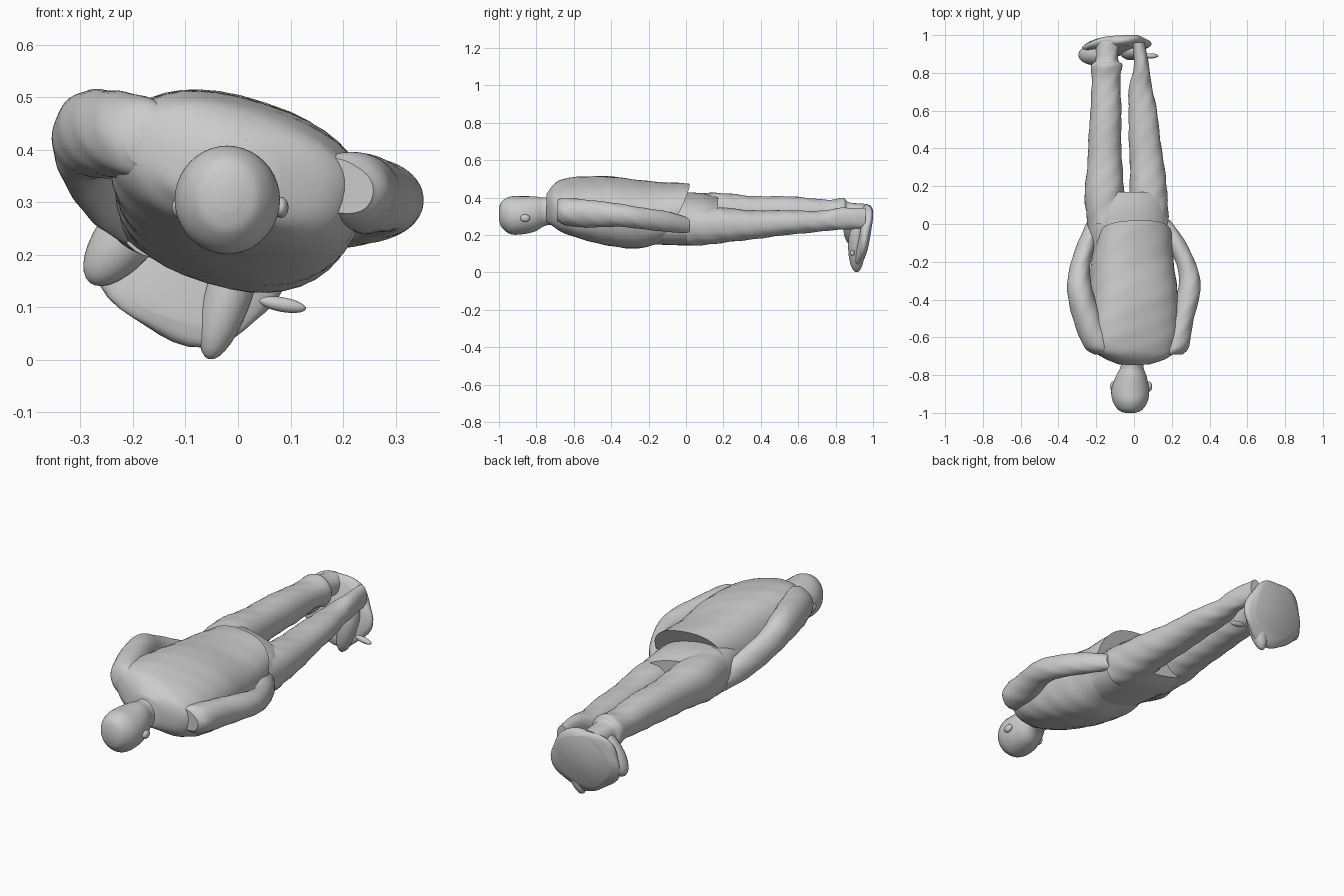
import bpy, bmesh, math
from mathutils import Vector, Matrix


def spline(rows, steps):
    """Smoothly interpolate a list of cross-section rows (Catmull-Rom)."""
    out = []
    n = len(rows)
    for i in range(n - 1):
        p = [rows[max(i - 1, 0)], rows[i], rows[i + 1], rows[min(i + 2, n - 1)]]
        for s in range(steps):
            t = s / steps
            out.append([0.5 * (2 * b + (c - a) * t + (2 * a - 5 * b + 4 * c - d) * t * t
                               + (3 * b - a - 3 * c + d) * t ** 3)
                        for a, b, c, d in zip(*p)])
    out.append(list(rows[-1]))
    return out


def finish(name, bm, angle=40):
    bmesh.ops.recalc_face_normals(bm, faces=bm.faces)
    me = bpy.data.meshes.new(name)
    bm.to_mesh(me)
    bm.free()
    ob = bpy.data.objects.new(name, me)
    bpy.context.collection.objects.link(ob)
    bpy.ops.object.select_all(action='DESELECT')
    ob.select_set(True)
    bpy.context.view_layer.objects.active = ob
    bpy.ops.object.shade_smooth_by_angle(angle=math.radians(angle))
    return ob


def loft(name, rows, power=2.0, ripple=0.0, steps=8, sides=40):
    """Rows: y, centre x, centre z, radius x, radius z, roll in degrees, slant."""
    bm = bmesh.new()
    rings = []
    for y, cx, cz, rx, rz, roll, slant in spline(rows, steps):
        c, s = math.cos(math.radians(roll)), math.sin(math.radians(roll))
        ring = []
        for k in range(sides):
            a = 2 * math.pi * k / sides
            ca, sa = math.cos(a), math.sin(a)
            w = 1 + ripple * math.sin(38 * y + 3 * a) * math.sin(17 * y + 2 * a)
            lx = w * rx * math.copysign(abs(ca) ** (2 / power), ca)
            lz = w * rz * math.copysign(abs(sa) ** (2 / power), sa)
            ring.append(bm.verts.new((cx + lx * c + lz * s, y + slant * lz, cz - lx * s + lz * c)))
        rings.append(ring)
    for a, b in zip(rings, rings[1:]):
        for k in range(sides):
            j = (k + 1) % sides
            bm.faces.new((a[k], a[j], b[j], b[k]))
    bm.faces.new(rings[0])
    bm.faces.new(rings[-1])
    return finish(name, bm)


def blob(name, loc, scale, roll=0):
    bm = bmesh.new()
    m = Matrix.Translation(loc) @ Matrix.Rotation(math.radians(roll), 4, 'Y') @ Matrix.Diagonal((*scale, 1))
    bmesh.ops.create_uvsphere(bm, u_segments=24, v_segments=16, radius=1, matrix=m)
    return finish(name, bm, 60)


# Head and neck
loft("head", [
    (-1.0, -0.02, 0.31, 0.025, 0.03, 0, 0),
    (-0.985, -0.02, 0.31, 0.062, 0.07, 0, 0),
    (-0.94, -0.02, 0.305, 0.092, 0.1, 0, 0),
    (-0.88, -0.02, 0.305, 0.1, 0.102, 0, 0),
    (-0.81, -0.015, 0.312, 0.083, 0.094, 0, 0),
    (-0.75, -0.01, 0.325, 0.06, 0.075, 0, 0),
    (-0.68, 0.0, 0.34, 0.075, 0.085, 0, 0)])
for side, x in (("left", -0.112), ("right", 0.082)):
    blob(side + "_ear", (x, -0.86, 0.29), (0.014, 0.026, 0.02))

# Jacket body, rolled to one side, with a hem that is longer at the back
loft("jacket", [
    (-0.745, 0.0, 0.345, 0.075, 0.075, 12, 0),
    (-0.71, 0.01, 0.355, 0.17, 0.10, 15, 0),
    (-0.66, 0.0, 0.355, 0.225, 0.125, 17, 0),
    (-0.55, 0.0, 0.345, 0.245, 0.15, 18, 0),
    (-0.4, 0.0, 0.325, 0.235, 0.17, 18, 0.05),
    (-0.22, -0.01, 0.308, 0.22, 0.168, 17, 0.25),
    (-0.055, 0.0, 0.315, 0.195, 0.155, 10, 0.48)], power=2.4, ripple=0.012)

# Trousers: seat and two legs
loft("trouser_seat", [
    (-0.22, -0.02, 0.28, 0.19, 0.12, 14, 0),
    (-0.05, -0.03, 0.285, 0.213, 0.13, 14, 0),
    (0.08, -0.04, 0.285, 0.215, 0.128, 14, 0),
    (0.17, -0.045, 0.285, 0.20, 0.105, 14, 0)], power=2.3)
loft("left_leg", [
    (0.0, -0.145, 0.31, 0.10, 0.115, 0, 0),
    (0.15, -0.155, 0.315, 0.105, 0.11, 0, 0),
    (0.35, -0.155, 0.318, 0.09, 0.092, 0, 0),
    (0.6, -0.15, 0.32, 0.082, 0.083, 0, 0),
    (0.76, -0.147, 0.32, 0.075, 0.068, 0, 0),
    (0.84, -0.145, 0.315, 0.082, 0.08, 0, 0),
    (0.87, -0.145, 0.315, 0.06, 0.06, 0, 0),
    (0.97, -0.14, 0.315, 0.06, 0.05, 0, 0)], power=2.2, ripple=0.035)
loft("right_leg", [
    (0.0, 0.08, 0.25, 0.10, 0.105, 10, 0),
    (0.15, 0.078, 0.25, 0.1, 0.098, 10, 0),
    (0.35, 0.065, 0.255, 0.088, 0.078, 5, 0),
    (0.6, 0.045, 0.268, 0.075, 0.062, 0, 0),
    (0.73, 0.035, 0.275, 0.06, 0.055, 0, 0),
    (0.82, 0.04, 0.285, 0.042, 0.058, 0, 0),
    (0.96, 0.025, 0.29, 0.032, 0.055, 0, 0)], power=2.2, ripple=0.04)

# Arms, bent outward at the elbow with hands in the pockets
loft("left_arm", [
    (-0.69, -0.15, 0.405, 0.06, 0.05, 0, 0),
    (-0.65, -0.185, 0.42, 0.08, 0.075, 0, 0),
    (-0.53, -0.235, 0.43, 0.08, 0.083, 0, 0),
    (-0.36, -0.285, 0.425, 0.068, 0.083, 0, 0),
    (-0.24, -0.288, 0.385, 0.055, 0.075, 0, 0),
    (-0.1, -0.25, 0.32, 0.048, 0.07, 0, 0),
    (0.02, -0.205, 0.27, 0.04, 0.05, 0, 0)], ripple=0.03)
loft("right_arm", [
    (-0.69, 0.19, 0.33, 0.07, 0.05, 20, 0),
    (-0.65, 0.215, 0.325, 0.075, 0.07, 20, 0),
    (-0.53, 0.245, 0.315, 0.065, 0.075, 20, 0),
    (-0.36, 0.29, 0.305, 0.06, 0.062, 20, 0),
    (-0.24, 0.285, 0.29, 0.052, 0.058, 20, 0),
    (-0.1, 0.225, 0.27, 0.05, 0.055, 20, 0),
    (0.02, 0.155, 0.25, 0.035, 0.04, 20, 0)], ripple=0.03)

# Shoes standing on a lumpy ground plate
blob("left_shoe", (-0.205, 0.895, 0.245), (0.058, 0.055, 0.125), 38)
blob("right_shoe", (-0.015, 0.912, 0.135), (0.045, 0.045, 0.14), 17)
blob("shoelace_bow", (0.085, 0.89, 0.105), (0.045, 0.014, 0.014), 10)
loft("ground_plate", [
    (0.915, -0.09, 0.205, 0.14, 0.13, 30, 0.22),
    (0.93, -0.095, 0.205, 0.18, 0.158, 30, 0.22),
    (0.955, -0.095, 0.205, 0.182, 0.16, 30, 0.22),
    (0.975, -0.095, 0.21, 0.14, 0.135, 30, 0.2)], ripple=0.08, steps=4)
